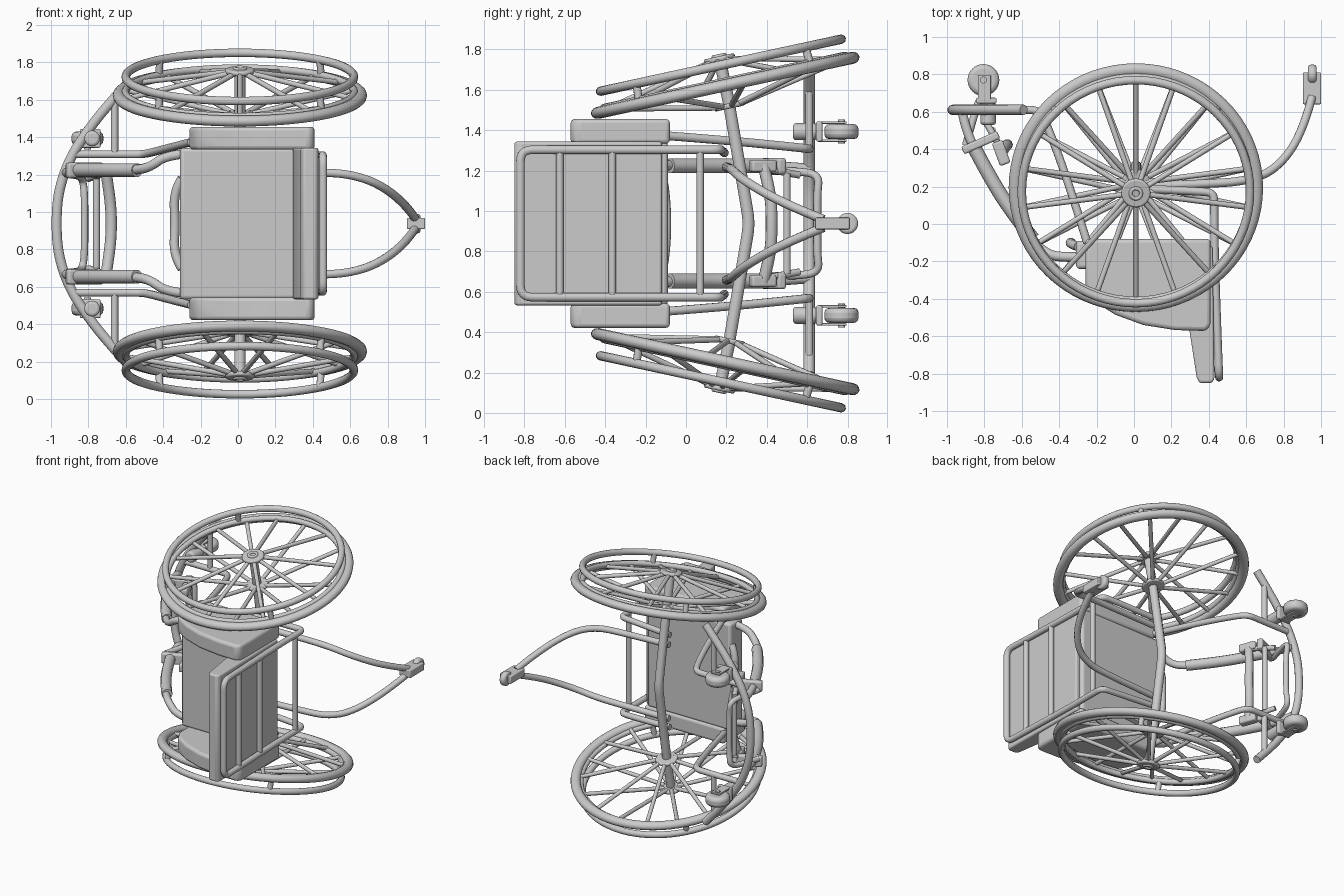
import bpy, bmesh, math
from mathutils import Vector, Matrix

if "Cube" in bpy.data.objects:
    bpy.data.objects.remove(bpy.data.objects["Cube"])

C = 0.938  # mid plane of the chair (it lies on its side)


def P(x, y, h):
    return Vector((x, y, C + h))


def smooth(ob):
    bpy.ops.object.select_all(action='DESELECT')
    ob.select_set(True)
    bpy.context.view_layer.objects.active = ob
    bpy.ops.object.shade_smooth_by_angle(angle=math.radians(35))


def tube(name, pts, r, bend=True):
    cu = bpy.data.curves.new(name, 'CURVE')
    cu.dimensions = '3D'
    cu.bevel_depth = r
    cu.bevel_resolution = 3
    cu.use_fill_caps = True
    bend = bend and len(pts) > 2
    sp = cu.splines.new('NURBS' if bend else 'POLY')
    sp.points.add(len(pts) - 1)
    for p, q in zip(sp.points, pts):
        p.co = (*q, 1)
    if bend:
        sp.order_u = 3
        sp.use_endpoint_u = True
        sp.resolution_u = 6
    ob = bpy.data.objects.new(name, cu)
    bpy.context.collection.objects.link(ob)
    return ob


def mirrored(pts):
    return pts + [(x, y, -h) for x, y, h in reversed(pts) if h]


def path(pts, s=1):
    return [P(x, y, s * h) for x, y, h in pts]


def bevel(ob, w):
    m = ob.modifiers.new('bevel', 'BEVEL')
    m.width = w
    m.segments = 3
    smooth(ob)


def box(name, c, size, rot=0, w=0.01):
    bpy.ops.mesh.primitive_cube_add(size=1)
    ob = bpy.context.object
    ob.name = name
    ob.data.transform(Matrix.Diagonal((*size, 1)))
    ob.location = P(*c)
    ob.rotation_euler.z = rot
    bevel(ob, w)
    return ob


def cyl(name, a, b, r, w=0, seg=32):
    d = Vector(b) - Vector(a)
    bpy.ops.mesh.primitive_cylinder_add(vertices=seg, radius=r, depth=d.length)
    ob = bpy.context.object
    ob.name = name
    ob.matrix_world = Matrix.Translation((Vector(a) + Vector(b)) / 2) @ d.to_track_quat('Z', 'Y').to_matrix().to_4x4()
    if w:
        bevel(ob, w)
    else:
        smooth(ob)
    return ob


def slab(name, prof, h0, h1, w):
    bm = bmesh.new()
    f = bm.faces.new([bm.verts.new(P(x, y, h0)) for x, y in prof])
    g = bmesh.ops.extrude_face_region(bm, geom=[f])
    bmesh.ops.translate(bm, vec=(0, 0, h1 - h0), verts=[v for v in g['geom'] if isinstance(v, bmesh.types.BMVert)])
    bmesh.ops.recalc_face_normals(bm, faces=bm.faces)
    me = bpy.data.meshes.new(name)
    bm.to_mesh(me)
    ob = bpy.data.objects.new(name, me)
    bpy.context.collection.objects.link(ob)
    bevel(ob, w)


def ring(name, M, R, r, flat=1.0, off=0):
    bpy.ops.mesh.primitive_torus_add(major_radius=R, minor_radius=r, major_segments=72, minor_segments=12)
    ob = bpy.context.object
    ob.name = name
    ob.data.transform(Matrix.Translation((0, 0, off)) @ Matrix.Diagonal((1, 1, flat, 1)))
    ob.matrix_world = M
    smooth(ob)


# cambered main wheels with push rims, hubs and spokes
camber = math.radians(12.2)
for s, side in ((1, 'right'), (-1, 'left')):
    ang = camber if s > 0 else math.pi - camber
    M = Matrix.Translation(P(0.01, 0.193, s * 0.69)) @ Matrix.Rotation(ang, 4, 'X')
    ring(side + '_tire', M, 0.645, 0.035, 0.85, -0.006)
    ring(side + '_rim', M, 0.612, 0.02, 1.0, 0.012)
    ring(side + '_push_rim', M, 0.61, 0.023, 1.0, 0.096)
    cyl(side + '_hub', M @ Vector((0, 0, -0.11)), M @ Vector((0, 0, 0.13)), 0.03)
    ring(side + '_hub_nut', M, 0.028, 0.01, 1.0, 0.142)
    for z in (-0.11, 0.128):
        cyl(side + '_hub_flange', M @ Vector((0, 0, z - 0.013)), M @ Vector((0, 0, z + 0.013)), 0.078, 0.01)
    for i in range(18):
        a = math.radians(10 + 20 * i)
        d = Vector((math.cos(a), math.sin(a), 0))
        z = Vector((0, 0, 0.12 if i % 2 else -0.11))
        tube(side + '_spoke', [M @ (d * 0.05 + z), M @ (d * 0.615)], 0.0145)
    for i in range(4):
        a = math.radians(45 + 90 * i)
        d = Vector((math.cos(a), math.sin(a), 0))
        tube(side + '_rim_tab', [M @ (d * 0.615), M @ (d * 0.605 + Vector((0, 0, 0.096)))], 0.02)

# bent axle tube
tube('axle', path(mirrored([(0.01, 0.215, 0.58), (0.01, 0.3, 0.09), (0.01, 0.312, 0)])), 0.031)

# seat and back cushions
box('seat', (0.04, -0.165, 0), (0.7, 0.15, 0.81), 0, 0.02)
tube('seat_front_lip', path(mirrored([(-0.3, -0.12, 0.24), (-0.345, -0.105, 0.17), (-0.335, -0.095, 0)])), 0.025)
slab('backrest', [(0.29, -0.12), (0.42, -0.12), (0.43, -0.83), (0.415, -0.85), (0.35, -0.85), (0.335, -0.82), (0.295, -0.56)],
     -0.405, 0.405, 0.012)

# rear frame loop, cross bars
loop = [(0.0, 0.19, 0.35), (0.36, 0.175, 0.365), (0.425, 0.165, 0.365), (0.43, 0.1, 0.365), (0.43, -0.15, 0.365),
        (0.45, -0.7, 0.365), (0.455, -0.82, 0.365), (0.455, -0.82, 0.25), (0.455, -0.82, 0)]
tube('back_frame', path(mirrored(loop)), 0.022)
for x, y in ((0.445, -0.625), (0.438, -0.365), (0.43, 0.07)):
    tube('back_cross_bar', path([(x, y, 0.365), (x, y, -0.365)]), 0.019)

# front bumper arc
tube('bumper', path(mirrored([(-0.59, 0.61, 0.75), (-0.68, 0.61, 0.65), (-0.78, 0.61, 0.53), (-0.895, 0.61, 0.36),
                              (-0.96, 0.61, 0.18), (-0.973, 0.61, 0)])), 0.028)

for s, side in ((1, 'right'), (-1, 'left')):
    # side guards
    slab(side + '_side_guard', [(-0.26, -0.08), (0.41, -0.08), (0.41, -0.54), (0.385, -0.572), (0.22, -0.567), (0.05, -0.54),
                                (-0.1, -0.485), (-0.22, -0.41), (-0.26, -0.33)], *sorted((s * 0.395, s * 0.517)), 0.025)
    # side frame tubes
    tube(side + '_frame', path([(-0.87, 0.61, 0.37), (-0.6, 0.61, 0.37), (-0.51, 0.61, 0.37), (-0.46, 0.52, 0.38),
                                (-0.35, 0.22, 0.41), (-0.25, -0.1, 0.435)], s), 0.022)
    tube(side + '_caster_bar', path([(-0.66, 0.61, 0.38), (-0.66, 0.61, 0.68)], s), 0.02)
    # leg tubes with padded sleeves
    tube(side + '_leg', path([(-0.2, -0.175, 0.38), (-0.38, -0.18, 0.37), (-0.47, -0.16, 0.3), (-0.56, -0.07, 0.285),
                              (-0.68, 0.1, 0.285), (-0.82, 0.34, 0.285), (-0.9, 0.5, 0.28), (-0.92, 0.61, 0.27)], s), 0.026)
    tube(side + '_leg_sleeve', path([(-0.54, -0.08, 0.285), (-0.62, 0.02, 0.285), (-0.75, 0.21, 0.285),
                                     (-0.85, 0.4, 0.285)], s), 0.038)
    box(side + '_leg_clamp', (-0.82, 0.435, s * 0.285), (0.21, 0.045, 0.08), math.radians(24), 0.012)
    box(side + '_strap_clamp', (-0.71, 0.38, s * 0.285), (0.06, 0.13, 0.06), math.radians(20), 0.012)
    tube(side + '_foot_link', path([(-0.8, 0.56, 0.24), (-0.71, 0.4, 0.27)], s), 0.018)
    # front casters
    h = s * 0.455
    cyl(side + '_caster_stem', P(-0.78, 0.53, h), P(-0.78, 0.65, h), 0.042, 0.015)
    box(side + '_caster_fork_top', (-0.79, 0.66, h), (0.11, 0.03, 0.1), 0, 0.008)
    for k in (-1, 1):
        box(side + '_caster_fork', (-0.8, 0.725, h + k * 0.045), (0.07, 0.14, 0.012), 0, 0.004)
    cyl(side + '_caster_wheel', P(-0.805, 0.77, h - 0.037), P(-0.805, 0.77, h + 0.037), 0.085, 0.025)
    cyl(side + '_caster_pin', P(-0.805, 0.77, h - 0.06), P(-0.805, 0.77, h + 0.06), 0.018)
    # rear anti-tip tubes
    tube(side + '_rear_tube', path([(0.0, 0.2, 0.28), (0.4, 0.215, 0.275), (0.6, 0.23, 0.265), (0.76, 0.29, 0.21),
                                    (0.9, 0.48, 0.1), (0.952, 0.68, 0.02)], s), 0.023)

# foot loop, second bar and calf strap
tube('foot_loop', path(mirrored([(-0.9, 0.42, 0.26), (-0.86, 0.56, 0.26), (-0.83, 0.66, 0.24), (-0.82, 0.65, 0.15),
                                 (-0.82, 0.65, 0)])), 0.02)
tube('foot_bar', path([(-0.757, 0.5, 0.25), (-0.757, 0.5, -0.25)]), 0.019)
tube('calf_strap', path(mirrored([(-0.71, 0.38, 0.3), (-0.685, 0.42, 0.15), (-0.675, 0.425, 0)])), 0.03)

# rear anti-tip roller
box('roller_fork', (0.952, 0.725, 0), (0.096, 0.17, 0.058), 0, 0.006)
cyl('roller', P(0.93, 0.8, 0), P(0.976, 0.8, 0), 0.052, 0.015)
